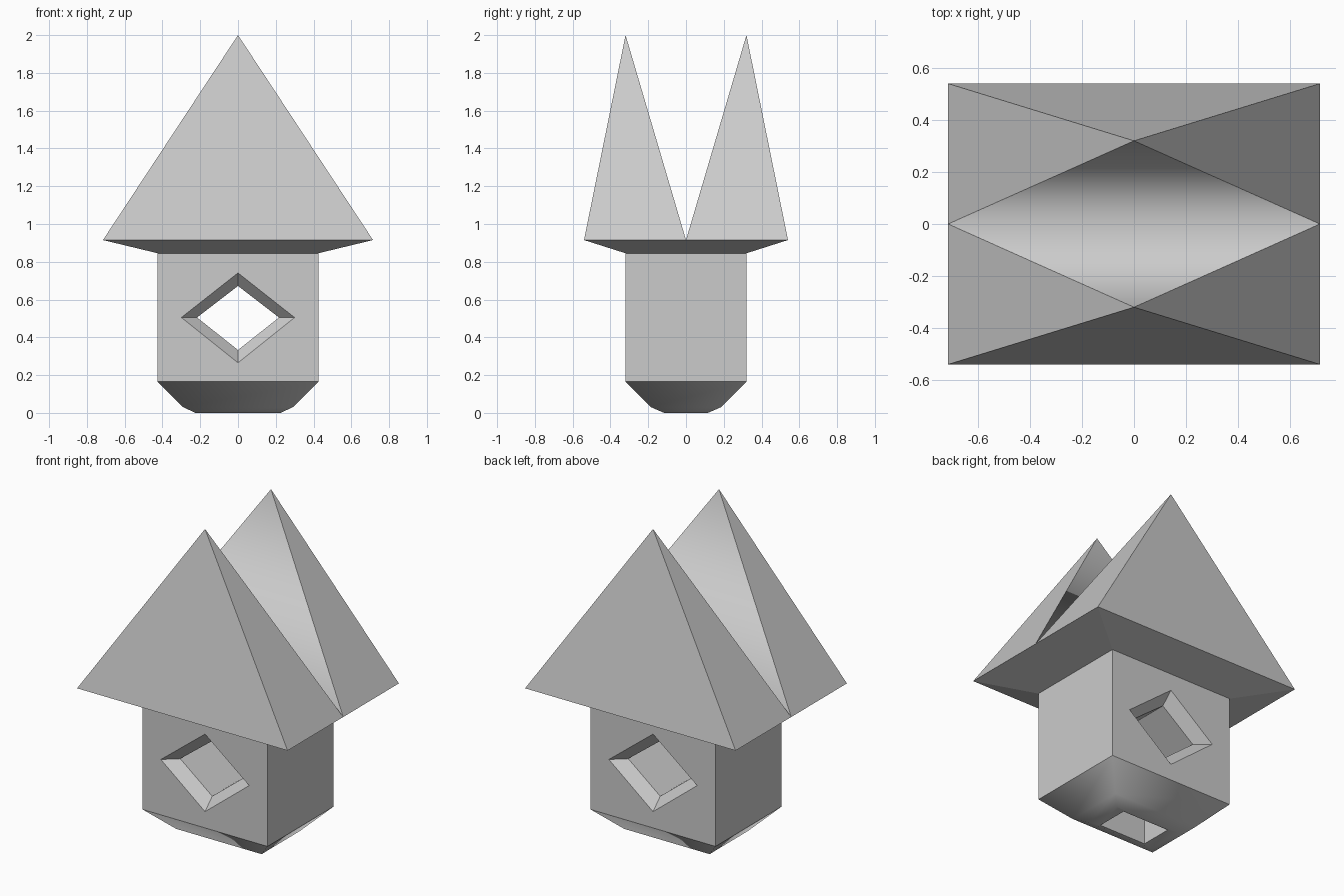
import bpy, bmesh

if "Cube" in bpy.data.objects:
    bpy.data.objects.remove(bpy.data.objects["Cube"])


def loft(bm, rings):
    # skin a list of closed rings with quads, return vertex rings and faces
    loops = [[bm.verts.new(p) for p in ring] for ring in rings]
    bands = []
    for a, b in zip(loops, loops[1:]):
        n = len(a)
        bands.append([bm.faces.new((a[i], a[(i + 1) % n], b[(i + 1) % n], b[i]))
                      for i in range(n)])
    return loops, bands


def finish(bm, name):
    bmesh.ops.recalc_face_normals(bm, faces=bm.faces)
    mesh = bpy.data.meshes.new(name)
    bm.to_mesh(mesh)
    bm.free()
    obj = bpy.data.objects.new(name, mesh)
    bpy.context.collection.objects.link(obj)
    return obj


def rect(hx, hy, z):
    return [(-hx, -hy, z), (hx, -hy, z), (hx, hy, z), (-hx, hy, z)]


def diamond(hx, low, high, y):
    mid = 0.505
    return [(-hx, y, mid), (0, y, low), (hx, y, mid), (0, y, high)]


# body: bottom recess, rounded foot, straight walls, flared eaves
bm = bmesh.new()
loops, bands = loft(bm, [
    rect(0.16, 0.10, 0.17), rect(0.16, 0.10, 0.0), rect(0.225, 0.116, 0.0),
    rect(0.29, 0.185, 0.03), rect(0.425, 0.32, 0.165),
    rect(0.425, 0.32, 0.845), rect(0.715, 0.54, 0.915)])
bm.faces.new(loops[0])
for band in bands[1:4]:
    for f in band:
        f.smooth = True

# twin-peaked roof with a smooth valley between the peaks
fl, fr, br, bl = loops[-1]
mid_r = bmesh.utils.edge_split(bm.edges.get((fr, br)), fr, 0.5)[1]
mid_l = bmesh.utils.edge_split(bm.edges.get((fl, bl)), fl, 0.5)[1]
for y, left, right in ((-0.32, fl, fr), (0.32, bl, br)):
    peak = bm.verts.new((0, y, 2.0))
    for a, b in ((left, right), (right, mid_r), (mid_l, left)):
        bm.faces.new((a, b, peak))
    bm.faces.new((mid_r, mid_l, peak)).smooth = True
body = finish(bm, "twin_peak_house")

# diamond window tunnel, bevelled at both openings
bm = bmesh.new()
# outer rings extend slightly past the wall along the same slope
e = 0.01
k = e / 0.07
outer = (0.30 + 0.083 * k, 0.265 - 0.068 * k, 0.741 + 0.069 * k)
inner = (0.217, 0.333, 0.672)
loops, _ = loft(bm, [diamond(*outer, -0.32 - e), diamond(*inner, -0.25),
                     diamond(*inner, 0.25), diamond(*outer, 0.32 + e)])
bm.faces.new(loops[0])
bm.faces.new(loops[-1])
cutter = finish(bm, "window_cutter")
cutter.hide_render = True

mod = body.modifiers.new("window", 'BOOLEAN')
mod.operation = 'DIFFERENCE'
mod.solver = 'EXACT'
mod.object = cutter
bpy.context.view_layer.objects.active = body
body.select_set(True)
bpy.ops.object.modifier_apply(modifier=mod.name)
bpy.data.objects.remove(cutter)
